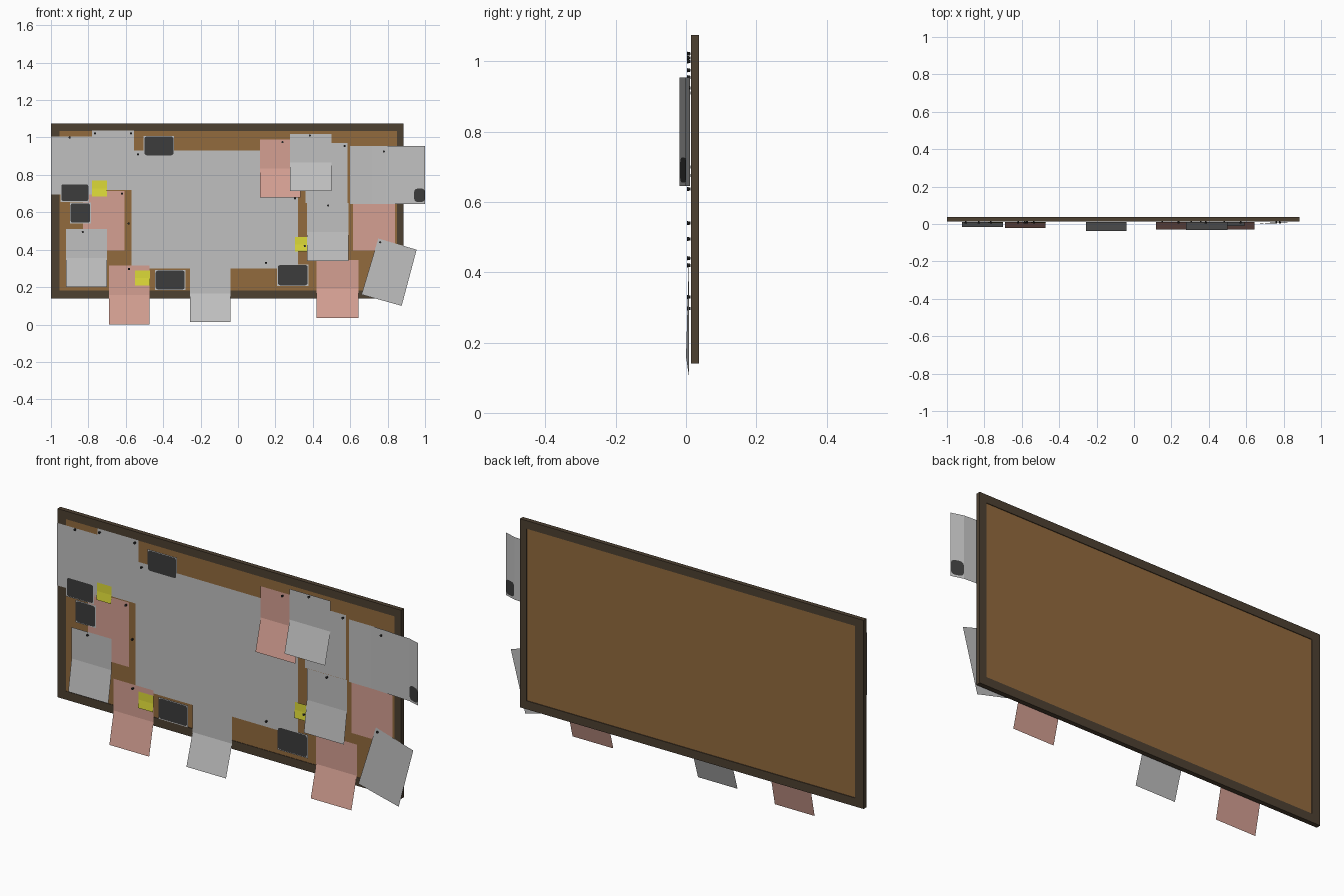
import bpy, bmesh, math
from mathutils import Matrix

if "Cube" in bpy.data.objects:
    bpy.data.objects.remove(bpy.data.objects["Cube"])


def material(name, rgb):
    m = bpy.data.materials.new(name)
    m.diffuse_color = (*rgb, 1)
    m.use_nodes = True
    m.node_tree.nodes["Principled BSDF"].inputs["Base Color"].default_value = m.diffuse_color
    return m


CORK = material("cork brown", (0.29, 0.145, 0.048))
FRAME = material("dark wood", (0.075, 0.052, 0.031))
WHITE = material("paper grey white", (0.53, 0.53, 0.53))
PINK = material("pink paper", (0.66, 0.35, 0.29))
YELLOW = material("yellow note", (0.72, 0.70, 0.04))
DARK = material("photo charcoal", (0.045, 0.045, 0.045))
PIN = material("pin black", (0.02, 0.02, 0.02))


def finish(name, bm, mat):
    me = bpy.data.meshes.new(name)
    bm.to_mesh(me)
    bm.free()
    me.materials.append(mat)
    ob = bpy.data.objects.new(name, me)
    bpy.context.collection.objects.link(ob)
    return ob


def box(name, x0, x1, y0, y1, z0, z1, mat):
    bm = bmesh.new()
    bmesh.ops.create_cube(bm, size=1, matrix=Matrix.Translation(
        ((x0 + x1) / 2, (y0 + y1) / 2, (z0 + z1) / 2))
        @ Matrix.Diagonal((x1 - x0, y1 - y0, z1 - z0, 1)))
    return finish(name, bm, mat)


def strip(name, left, right, mat):
    """Sheet spanned between two matching edge lines, facing the front."""
    bm = bmesh.new()
    a = [bm.verts.new(p) for p in left]
    b = [bm.verts.new(p) for p in right]
    for i in range(len(a) - 1):
        bm.faces.new((a[i], a[i + 1], b[i + 1], b[i]))
    return finish(name, bm, mat)


def sheet(name, x0, x1, z0, z1, y, mat, curl=None):
    """Upright paper whose lower half can lift forward to y = curl."""
    prof = [(y, z1), (y, (z0 + z1) / 2), (y if curl is None else curl, z0)]
    strip(name, [(x0, *p) for p in prof], [(x1, *p) for p in prof], mat)


def rounded(name, x0, x1, z0, z1, r, yfun, mat):
    """Flat plate with rounded corners."""
    bm = bmesh.new()
    vs = []
    for cx, cz, a0 in ((x1 - r, z1 - r, 0), (x0 + r, z1 - r, 90),
                       (x0 + r, z0 + r, 180), (x1 - r, z0 + r, 270)):
        for k in range(4):
            a = math.radians(a0 + 30 * k)
            x, z = cx + r * math.cos(a), cz + r * math.sin(a)
            vs.append(bm.verts.new((x, yfun(x), z)))
    f = bm.faces.new(vs)
    f.normal_update()
    if f.normal.y > 0:
        f.normal_flip()
    return finish(name, bm, mat)


# Board frame and cork panel
L, R, B, T, W = -1.0, 0.885, 0.14, 1.075, 0.046
Y0, Y1 = 0.014, 0.037
box("frame_top", L, R, Y0, Y1, T - W + 0.006, T, FRAME)
box("frame_bottom", L, R, Y0, Y1, B, B + W - 0.004, FRAME)
box("frame_left", L, L + W, Y0, Y1, B + W - 0.004, T - W + 0.006, FRAME)
box("frame_right", R - W + 0.01, R, Y0, Y1, B + W - 0.004, T - W + 0.006, FRAME)
box("cork_panel", L + W, R - W + 0.01, 0.0165, 0.0335,
    B + W - 0.004, T - W + 0.006, CORK)

# Large central sheet
sheet("large_sheet", -0.57, 0.32, 0.30, 0.93, 0.0130, WHITE)

# White sheets: x0, x1, z0, z1, y, curl
for i, s in enumerate([
        (-1.0, -0.78, 0.695, 1.005, 0.0120, None),
        (-0.78, -0.555, 0.72, 1.037, 0.0120, None),
        (-0.92, -0.70, 0.20, 0.51, 0.0100, -0.016),
        (-0.257, -0.04, 0.013, 0.32, 0.0110, -0.037),
        (0.277, 0.50, 0.715, 1.02, 0.0095, -0.032),
        (0.36, 0.585, 0.65, 0.97, 0.0125, None),
        (0.37, 0.59, 0.34, 0.65, 0.0110, -0.012)]):
    sheet(f"white_sheet_{i + 1}", *s[:5], WHITE, s[5])

# Pink sheets
for i, s in enumerate([
        (-0.83, -0.607, 0.395, 0.715, 0.0120, None),
        (-0.69, -0.472, 0.0, 0.315, 0.0120, -0.022),
        (0.117, 0.335, 0.68, 0.99, 0.0110, -0.030),
        (0.42, 0.643, 0.035, 0.345, 0.0120, -0.030),
        (0.615, 0.84, 0.395, 0.70, 0.0125, None)]):
    sheet(f"pink_sheet_{i + 1}", *s[:5], PINK, s[5])

# Wide sheet curling forward past the right side of the frame
curve = [(0.60, 0.0115), (0.72, 0.0115), (0.79, 0.009), (0.94, 0.0), (1.0, -0.018)]
strip("curled_wide_sheet", [(x, y, 0.645) for x, y in reversed(curve)],
      [(x, y, 0.955) for x, y in reversed(curve)], WHITE)
for side, off in (("front", -0.0012), ("back", 0.0012)):
    rounded(f"curled_sheet_photo_{side}", 0.942, 1.0, 0.655, 0.727, 0.018,
            lambda x: -0.3 * (x - 0.94) + off, DARK)

# Tilted sheet at the lower right
strip("tilted_sheet", [(0.75, 0.009, 0.46), (0.66, 0.0, 0.16)],
      [(0.955, 0.009, 0.40), (0.875, 0.009, 0.10)], WHITE)

# Photos with pale backing
for i, (x0, x1, z0, z1) in enumerate([
        (-0.50, -0.345, 0.905, 1.005), (-0.945, -0.80, 0.66, 0.75),
        (-0.895, -0.79, 0.545, 0.648), (-0.44, -0.285, 0.188, 0.288),
        (0.213, 0.372, 0.21, 0.318)]):
    e = 0.004
    sheet(f"photo_backing_{i + 1}", x0 - e, x1 + e, z0 - e, z1 + e, 0.0095, WHITE)
    rounded(f"photo_{i + 1}", x0, x1, z0, z1, 0.012, lambda x: 0.0085, DARK)

# Yellow sticky notes
for i, (x0, x1, z0, z1) in enumerate([
        (-0.78, -0.70, 0.685, 0.77), (-0.552, -0.47, 0.21, 0.29),
        (0.305, 0.37, 0.39, 0.468)]):
    sheet(f"sticky_note_{i + 1}", x0, x1, z0, z1, 0.0090, YELLOW, 0.005)

# Push pins
for i, (x, z) in enumerate([
        (-0.90, 1.0), (-0.765, 1.022), (-0.572, 1.022), (-0.535, 0.91),
        (-0.62, 0.70), (-0.585, 0.54), (-0.83, 0.495), (-0.583, 0.297),
        (0.15, 0.33), (0.238, 0.975), (0.384, 1.01), (0.57, 0.955),
        (0.305, 0.675), (0.482, 0.637), (0.357, 0.42), (0.76, 0.44),
        (0.78, 0.925)]):
    bm = bmesh.new()
    bmesh.ops.create_cone(
        bm, cap_ends=True, segments=8, radius1=0.004, radius2=0.006, depth=0.010,
        matrix=Matrix.Translation((x, 0.008, z)) @ Matrix.Rotation(math.pi / 2, 4, 'X'))
    finish(f"push_pin_{i + 1}", bm, PIN)
